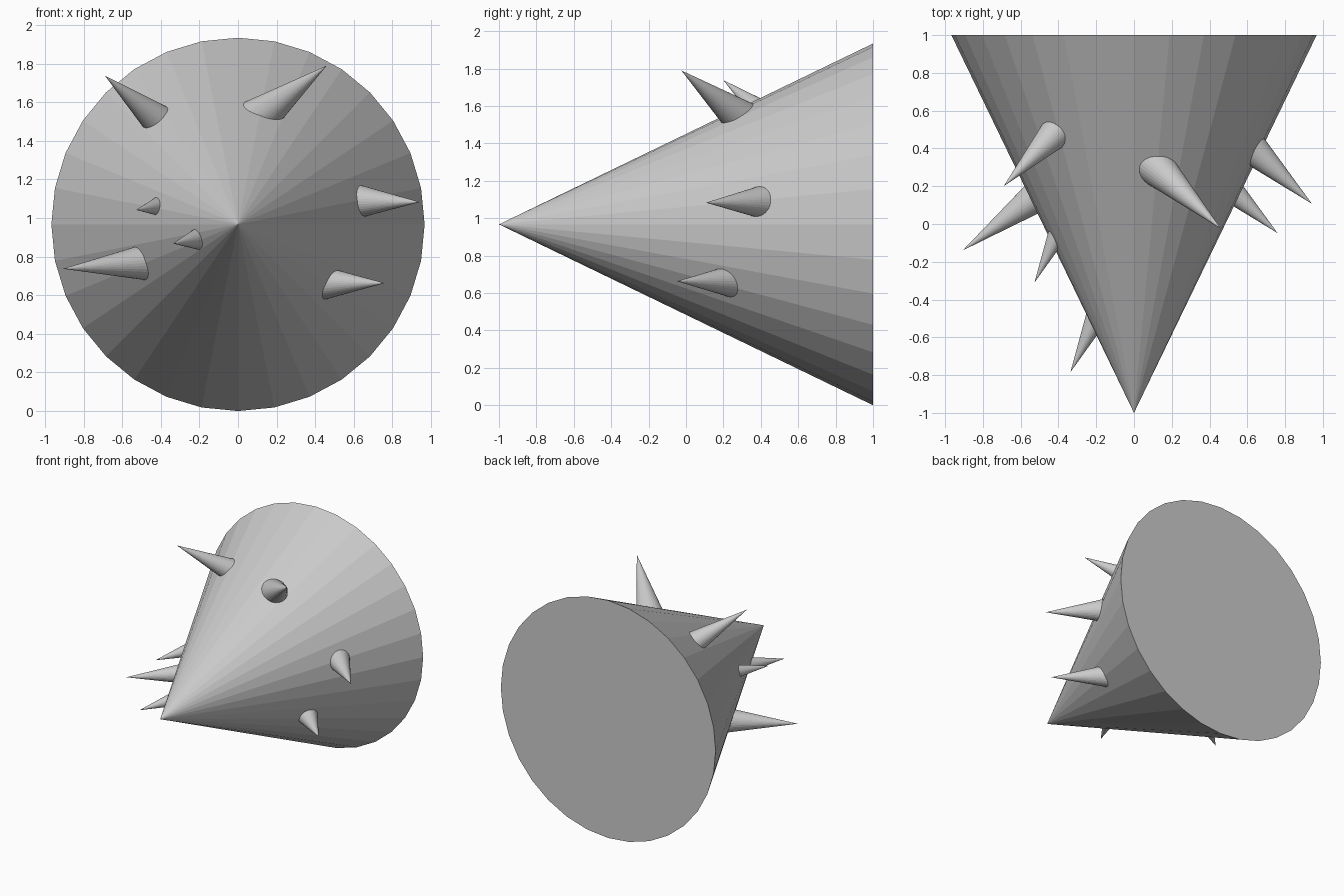
import bpy, math
from mathutils import Vector

if "Cube" in bpy.data.objects:
    bpy.data.objects.remove(bpy.data.objects["Cube"])

R = 0.967  # base radius of the body


def cone(name, tip, direction, length, radius):
    """Flat-shaded 32-sided cone from its tip, widening along direction."""
    d = Vector(direction).normalized()
    bpy.ops.mesh.primitive_cone_add(vertices=32, radius1=radius, radius2=0, depth=length)
    ob = bpy.context.object
    ob.name = name
    ob.rotation_mode = 'QUATERNION'
    ob.rotation_quaternion = (-d).to_track_quat('Z', 'Y')
    ob.location = Vector(tip) + d * length / 2
    return ob


# Main body: cone lying on its side, tip to the front
cone("body", (0, -1, R), (0, 1, 0), 2, R)

# Spikes: tip, direction into the body, length including buried root, half angle
spikes = [
    ((-0.69, 0.20, 1.738), (1, 1.03, -0.84), 0.62, 10.5),
    ((0.46, -0.025, 1.79), (-1, 0.95, -0.76), 0.72, 10.6),
    ((0.942, 0.107, 1.083), (-1, 0.92, 0.01), 0.60, 11.3),
    ((0.76, -0.048, 0.663), (-1, 0.92, 0.0), 0.56, 11.3),
    ((-0.907, -0.14, 0.737), (1, 0.73, 0.08), 0.75, 10.0),
    ((-0.527, -0.31, 1.042), (1, 2.1, 0.16), 0.42, 10.2),
    ((-0.337, -0.785, 0.868), (1, 2.1, 0.18), 0.47, 10.2),
]
for i, (tip, d, length, angle) in enumerate(spikes, 1):
    cone(f"spike_{i}", tip, d, length, length * math.tan(math.radians(angle)))
